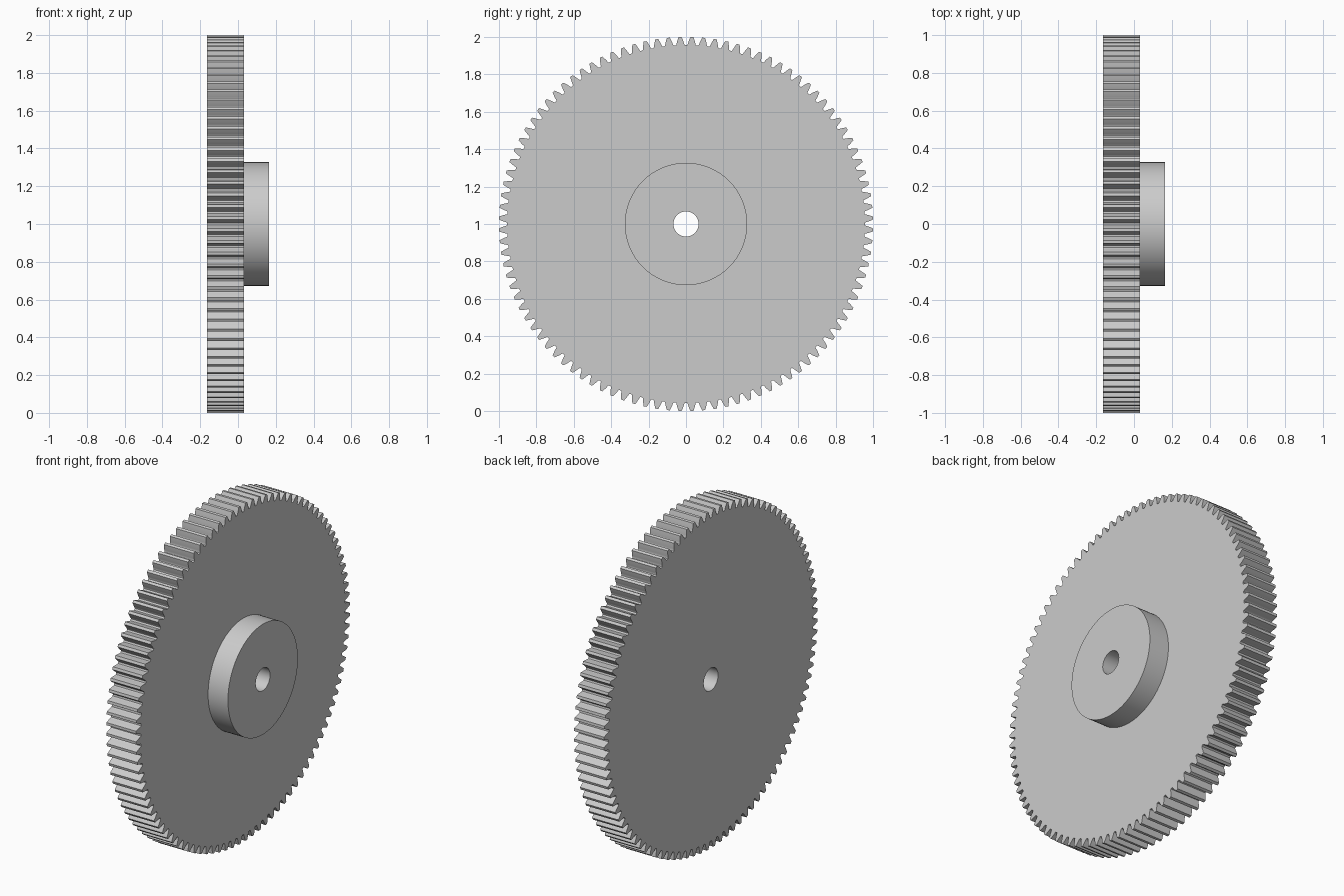
import bpy
import bmesh
from math import acos, cos, pi, radians, sin, tan

cube = bpy.data.objects.get("Cube")
if cube:
    bpy.data.objects.remove(cube, do_unlink=True)

TEETH = 100
TIP_R = 1.0003
PITCH_R = TIP_R * TEETH / (TEETH + 2)
MODULE = 2 * PITCH_R / TEETH
ROOT_R = PITCH_R - 1.25 * MODULE
BASE_R = PITCH_R * cos(radians(20))
HUB_R, BORE_R = 0.327, 0.067
BACK, FACE, HUB_END = -0.163, 0.033, 0.163
SEGMENTS = 96


def involute(angle):
    return tan(angle) - angle


def half_angle(r):
    """Half the angular thickness of a tooth at radius r."""
    return pi / (2 * TEETH) + involute(radians(20)) - involute(acos(BASE_R / r))


def gear_outline():
    """Radius and angle pairs around all the teeth, with a gap on each axis."""
    fillet = 0.15 * MODULE
    flank_start = ROOT_R + fillet
    flank = [(ROOT_R, half_angle(flank_start) + fillet)]
    for i in range(5):
        r = flank_start + (TIP_R - flank_start) * i / 4
        flank.append((r, half_angle(r)))
    tooth = [(r, -a) for r, a in flank] + [(r, a) for r, a in reversed(flank)]
    return [(r, a + (i + 0.5) * 2 * pi / TEETH) for i in range(TEETH) for r, a in tooth]


def circle(radius):
    return [(radius, 2 * pi * i / SEGMENTS) for i in range(SEGMENTS)]


def add_loop(bm, outline, x):
    verts = [bm.verts.new((x, r * cos(a), 1 + r * sin(a))) for r, a in outline]
    edges = [bm.edges.new((v, verts[i - 1])) for i, v in enumerate(verts)]
    return verts, edges


def wall(bm, a, b):
    for i in range(len(a[0])):
        bm.faces.new((a[0][i - 1], a[0][i], b[0][i], b[0][i - 1]))


def cap(bm, outer, inner):
    bmesh.ops.triangle_fill(bm, edges=outer[1] + inner[1], use_beauty=True,
                            normal=(1, 0, 0))


bm = bmesh.new()
teeth_back = add_loop(bm, gear_outline(), BACK)
teeth_front = add_loop(bm, gear_outline(), FACE)
hub_base = add_loop(bm, circle(HUB_R), FACE)
hub_end = add_loop(bm, circle(HUB_R), HUB_END)
bore_back = add_loop(bm, circle(BORE_R), BACK)
bore_front = add_loop(bm, circle(BORE_R), HUB_END)

# Flat sides of the wheel and end of the hub
cap(bm, teeth_back, bore_back)
cap(bm, teeth_front, hub_base)
cap(bm, hub_end, bore_front)

# Toothed rim, hub side and bore
wall(bm, teeth_back, teeth_front)
wall(bm, hub_base, hub_end)
wall(bm, bore_back, bore_front)
bmesh.ops.recalc_face_normals(bm, faces=bm.faces[:])

mesh = bpy.data.meshes.new("spur_gear")
bm.to_mesh(mesh)
bm.free()

# Plain grey metal
grey = bpy.data.materials.new("light_grey")
grey.use_nodes = True
colour = (0.6, 0.6, 0.6, 1)
grey.diffuse_color = colour
grey.node_tree.nodes["Principled BSDF"].inputs["Base Color"].default_value = colour
mesh.materials.append(grey)

gear = bpy.data.objects.new("spur_gear", mesh)
bpy.context.collection.objects.link(gear)
bpy.ops.object.select_all(action="DESELECT")
gear.select_set(True)
bpy.context.view_layer.objects.active = gear
bpy.ops.object.shade_smooth_by_angle(angle=radians(30))
